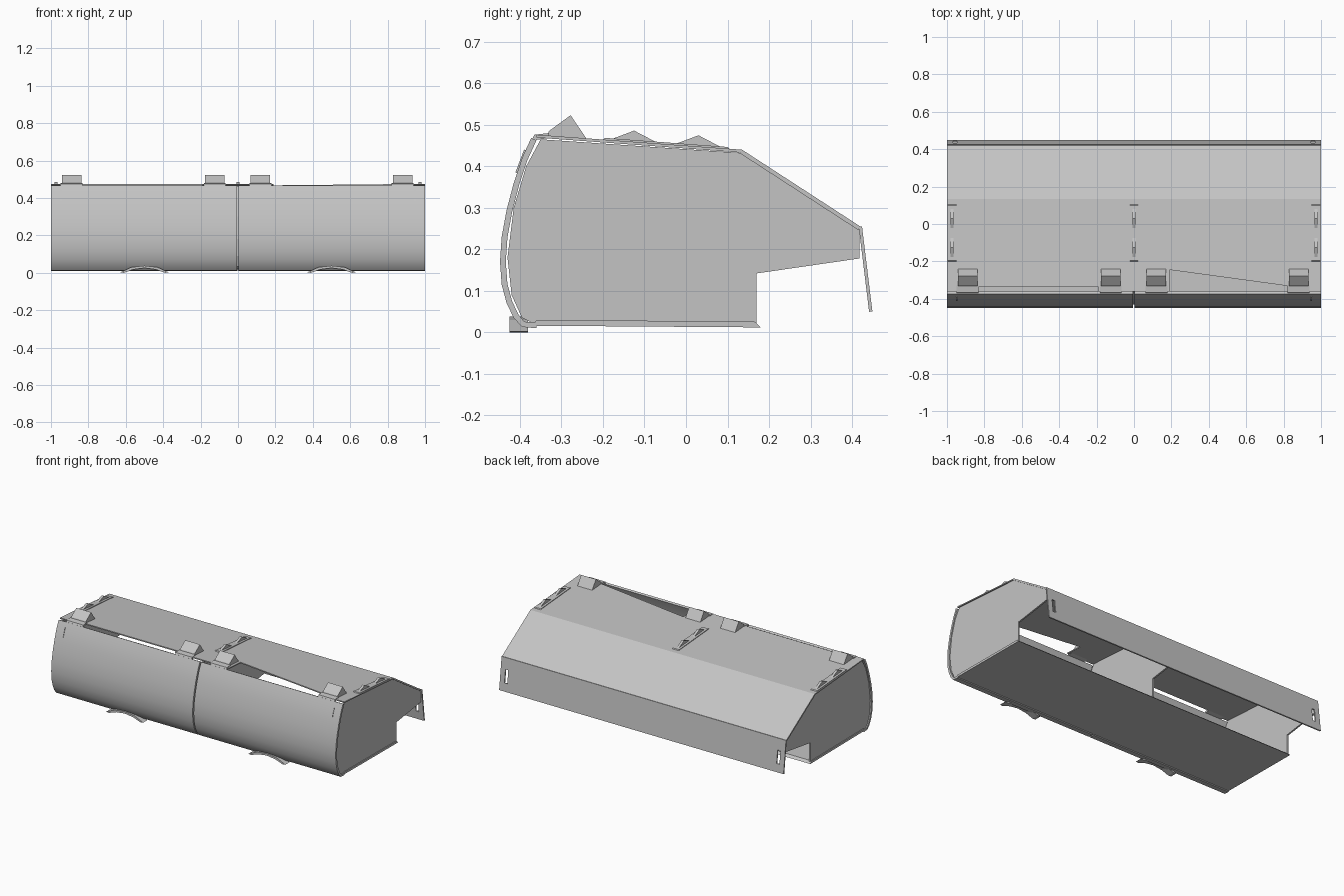
import bpy, bmesh
from mathutils import Vector

cube = bpy.data.objects.get("Cube")
if cube:
    bpy.data.objects.remove(cube, do_unlink=True)

grey = bpy.data.materials.new("sheet_grey")
grey.use_nodes = True
COLOUR = (0.55, 0.55, 0.55, 1)
grey.diffuse_color = COLOUR
grey.node_tree.nodes["Principled BSDF"].inputs["Base Color"].default_value = COLOUR


def finish(name, bm, smooth=False):
    bmesh.ops.recalc_face_normals(bm, faces=bm.faces)
    mesh = bpy.data.meshes.new(name)
    bm.to_mesh(mesh)
    bm.free()
    mesh.materials.append(grey)
    obj = bpy.data.objects.new(name, mesh)
    bpy.context.collection.objects.link(obj)
    if smooth:
        bpy.ops.object.select_all(action='DESELECT')
        obj.select_set(True)
        bpy.context.view_layer.objects.active = obj
        bpy.ops.object.shade_smooth_by_angle(angle=0.6)
    return obj


def sweep(bm, points, offset):
    """Close a flat outline into a solid along the offset."""
    face = bm.faces.new([bm.verts.new(p) for p in points])
    new = bmesh.ops.extrude_face_region(bm, geom=[face])
    verts = [g for g in new["geom"] if isinstance(g, bmesh.types.BMVert)]
    bmesh.ops.translate(bm, vec=offset, verts=verts)


def profile(name, yz, x0, x1):
    bm = bmesh.new()
    sweep(bm, [(x0, y, z) for y, z in yz], (x1 - x0, 0, 0))
    return finish(name, bm)


def sheet(name, yz, thick, x0, x1, smooth=False):
    """Bent sheet: a side-view path thickened to its right-hand side."""
    pts = [Vector(p) for p in yz]
    inner = []
    for i, p in enumerate(pts):
        d = (pts[min(i + 1, len(pts) - 1)] - pts[max(i - 1, 0)]).normalized()
        inner.append(p + Vector((-d.y, d.x)) * thick)
    bm = bmesh.new()
    rows = []
    for x in (x0, x1):
        rows.append([[bm.verts.new((x, p.x, p.y)) for p in line] for line in (pts, inner)])
    (a, b), (c, d) = rows
    for i in range(len(pts) - 1):
        j = i + 1
        for quad in ((a[i], a[j], c[j], c[i]), (b[i], b[j], d[j], d[i]),
                     (a[i], a[j], b[j], b[i]), (c[i], c[j], d[j], d[i])):
            bm.faces.new(quad)
    for k in (0, -1):
        bm.faces.new((a[k], b[k], d[k], c[k]))
    return finish(name, bm, smooth)


def roof_z(y):
    return 0.475 - 0.073 * (y + 0.345)


# End panels and centre divider share one outline
outline = [(-0.35, 0.465), (-0.385, 0.4), (-0.415, 0.3), (-0.43, 0.18), (-0.42, 0.09),
           (-0.395, 0.035), (-0.36, 0.018), (0.17, 0.018), (0.17, 0.142),
           (0.418, 0.178), (0.418, 0.25), (0.135, 0.432)]
for name, x in (("right_end_panel", -0.995), ("divider_panel", -0.005), ("left_end_panel", 0.985)):
    profile(name, outline, x, x + 0.01)

# Floor panel with bevelled rear edge
profile("floor_panel", [(-0.37, 0.016), (-0.36, 0.03), (0.165, 0.026), (0.18, 0.012)], -1, 1)

# Roof panel, notched along the front between the hinges
notched = [(-1, -0.36), (-0.84, -0.36), (-0.84, -0.338), (-0.19, -0.338), (-0.19, -0.36),
           (0.19, -0.36), (0.19, -0.245), (0.85, -0.335), (0.85, -0.36), (1, -0.36),
           (1, 0.135), (-1, 0.135)]
bm = bmesh.new()
sweep(bm, [(x, y, roof_z(y)) for x, y in notched], (0, 0, -0.007))
finish("roof_panel", bm)

# Sloping rear roof
sheet("rear_slope", [(0.42, 0.255), (0.135, 0.44)], 0.01, -1, 1)

# Rear lip with an upright slot near each end
bm = bmesh.new()
xs = [-1, -0.967, -0.947, 0.947, 0.967, 1]
ts = [0, 0.35, 0.75, 1]
grid = [[bm.verts.new((x, 0.42 + 0.025 * t, 0.255 - 0.205 * t)) for t in ts] for x in xs]
for i in range(5):
    for j in range(3):
        if not (i in (1, 3) and j == 1):
            bm.faces.new((grid[i][j], grid[i + 1][j], grid[i + 1][j + 1], grid[i][j + 1]))
lip = finish("rear_lip", bm)
solid = lip.modifiers.new("thickness", 'SOLIDIFY')
solid.thickness = 0.008
solid.offset = 0

# Curved doors
door = [(-0.373, 0.468), (-0.395, 0.42), (-0.415, 0.36), (-0.432, 0.295), (-0.444, 0.23),
        (-0.448, 0.17), (-0.444, 0.115), (-0.432, 0.07), (-0.415, 0.035), (-0.395, 0.013),
        (-0.36, 0.01)]
for side, x0, x1 in (("right", -1, -0.006), ("left", 0.002, 1)):
    sheet(side + "_door", door, 0.014, x0, x1, True)

# Arched pulls under the doors
for side, cx in (("right", -0.5), ("left", 0.5)):
    arch = [(-0.13, 0.002), (-0.07, 0.03), (0, 0.038), (0.07, 0.03), (0.13, 0.002)]
    lower = [(x * 0.85, max(z - 0.012, 0)) for x, z in reversed(arch)]
    bm = bmesh.new()
    sweep(bm, [(cx + x, -0.425, z) for x, z in arch + lower], (0, 0.045, 0))
    finish(side + "_door_pull", bm)

# Wedge-shaped hinge covers with a small front foot
for i, cx in enumerate((-0.89, -0.125, 0.12, 0.88)):
    profile(f"hinge_cover_{i + 1}", [(-0.335, 0.472), (-0.33, 0.485), (-0.278, 0.523), (-0.24, 0.467)],
            cx - 0.052, cx + 0.052)
    profile(f"hinge_foot_{i + 1}", [(-0.372, 0.462), (-0.365, 0.476), (-0.33, 0.48), (-0.33, 0.468)],
            cx - 0.058, cx + 0.058)

# Mounting strips and raised clips on the roof
for i, cx in enumerate((-0.972, 0, 0.972)):
    strip = [(-0.2, roof_z(-0.2)), (-0.195, roof_z(-0.2) + 0.004),
             (0.1, roof_z(0.1) + 0.004), (0.105, roof_z(0.105))]
    profile(f"mounting_strip_{i + 1}", strip, cx - 0.022, cx + 0.022)
    for j, cy in enumerate((-0.125, 0.03)):
        clip = [(cy - 0.06, roof_z(cy - 0.06)), (cy, roof_z(cy) + 0.027), (cy + 0.06, roof_z(cy + 0.06))]
        profile(f"roof_clip_{i + 1}_{j + 1}", clip, cx - 0.008, cx + 0.008)

# Thin latch ribs at the outer top corners of the doors
for side, cx in (("right", -0.947), ("left", 0.947)):
    sheet(side + "_latch_rib", [(-0.39, 0.44), (-0.411, 0.385)], 0.008, cx - 0.004, cx + 0.004)
